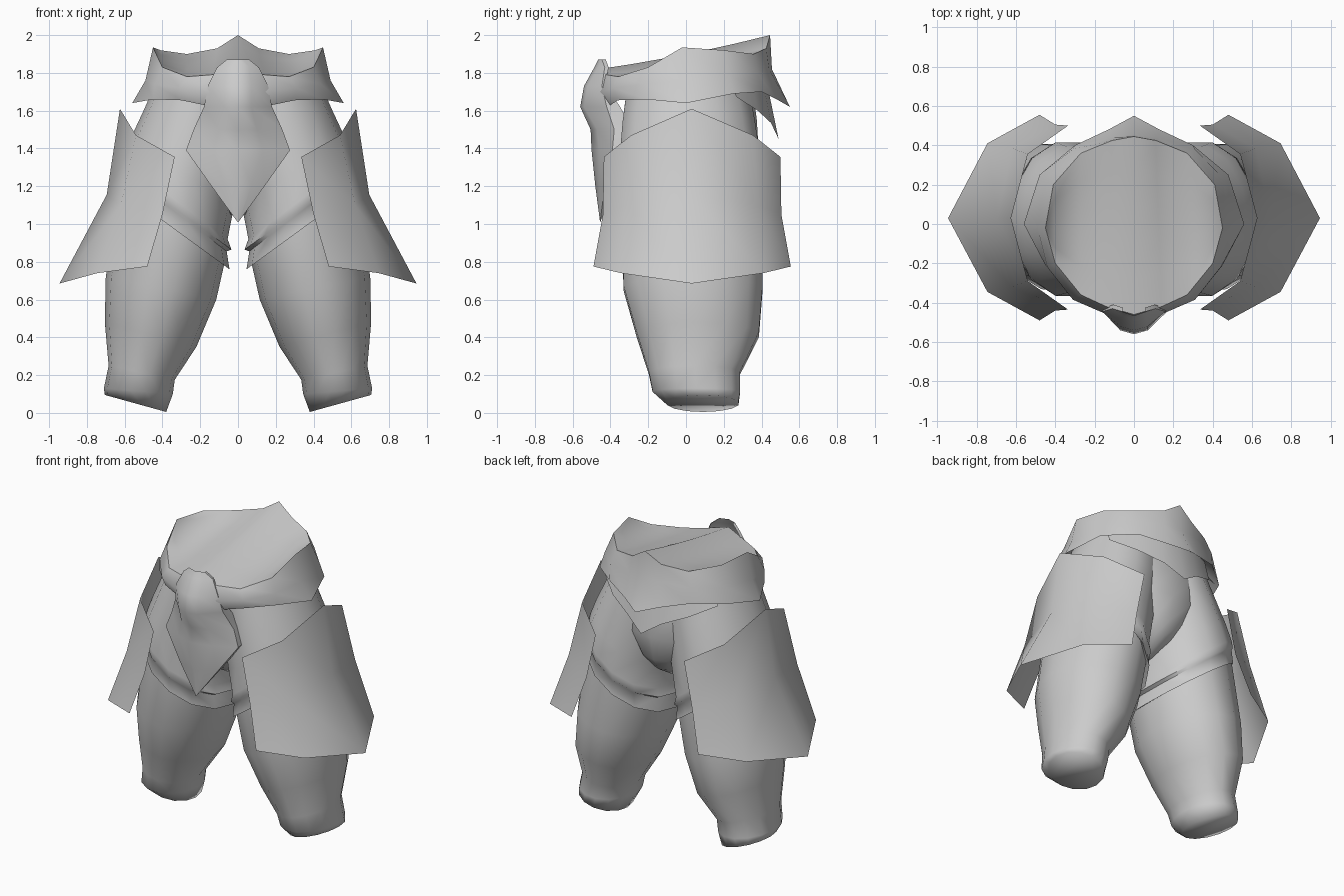
import bpy, bmesh, math

if "Cube" in bpy.data.objects:
    bpy.data.objects.remove(bpy.data.objects["Cube"])

grey = bpy.data.materials.new("plain grey")
grey.diffuse_color = (0.6, 0.6, 0.6, 1)
grey.use_nodes = True
grey.node_tree.nodes["Principled BSDF"].inputs["Base Color"].default_value = grey.diffuse_color


def loft(name, rows, closed=False, caps=(), angle=50, outward=None):
    """Skin equal-length rows of points; closed rows wrap round."""
    bm = bmesh.new()
    vs = [[bm.verts.new(p) for p in row] for row in rows]
    n = len(rows[0])
    for a, b in zip(vs, vs[1:]):
        for i in range(n if closed else n - 1):
            j = (i + 1) % n
            bm.faces.new((a[i], a[j], b[j], b[i]))
    for c in caps:
        bm.faces.new(vs[c])
    bmesh.ops.remove_doubles(bm, verts=bm.verts, dist=0.0005)
    bmesh.ops.recalc_face_normals(bm, faces=bm.faces)
    # open sheets: turn normals away from the body
    if outward:
        bm.normal_update()
        if sum(f.normal.dot(outward) * f.calc_area() for f in bm.faces) < 0:
            bmesh.ops.reverse_faces(bm, faces=bm.faces)
    me = bpy.data.meshes.new(name)
    bm.to_mesh(me)
    bm.free()
    me.materials.append(grey)
    ob = bpy.data.objects.new(name, me)
    bpy.context.collection.objects.link(ob)
    bpy.ops.object.select_all(action='DESELECT')
    ob.select_set(True)
    bpy.context.view_layer.objects.active = ob
    bpy.ops.object.shade_smooth_by_angle(angle=math.radians(angle))
    return ob


def full(half):
    """Half row (front to back) mirrored into a closed ring."""
    return half + [(-x, y, z) for x, y, z in half[-2:0:-1]]


def spread(half):
    """Half row (centre to edge) mirrored into an open row."""
    return [(-x, y, z) for x, y, z in half[:0:-1]] + half


def leg_ring(s, zi, zo, xi, xo, yf, yb, n=14):
    """Tilted rounded ring from inner to outer side of a leg."""
    ring = []
    for k in range(n):
        a = 2 * math.pi * k / n
        c, d = math.cos(a), math.sin(a)
        ring.append((s * ((xi + xo) / 2 + (xo - xi) / 2 * c),
                     (yf + yb) / 2 + (yb - yf) / 2 * d / math.cos(math.pi / n) ** .5,
                     (zi + zo) / 2 + (zo - zi) / 2 * c))
    return ring


# Trouser legs: inner z, outer z, inner x, outer x, front y, back y
LEG = [(.005, .095, .38, .705, -.10, .28), (.10, .13, .345, .71, -.18, .29),
       (.175, .25, .335, .685, -.20, .29), (.35, .48, .22, .705, -.265, .39),
       (.60, .72, .115, .70, -.335, .41), (.80, 1.20, .07, .62, -.345, .405)]
# Layered thigh guard with two flared hems
THIGH = [(.78, 1.21, .07, .61, -.345, .40), (.76, 1.19, .045, .635, -.36, .415),
         (.855, 1.285, .06, .62, -.36, .41), (.865, 1.295, .035, .63, -.37, .42),
         (.92, 1.34, .055, .615, -.37, .42), (1.10, 1.44, .02, .575, -.36, .405),
         (1.45, 1.60, -.05, .50, -.34, .37), (1.75, 1.78, -.10, .42, -.31, .33)]
# Hip plate: front column, middle-front column, centre column
PLATE = [[(.335, -.435, 1.355), (.40, -.44, 1.05), (.48, -.49, .775)],
         [(.54, -.29, 1.47), (.62, -.32, 1.10), (.745, -.345, .74)],
         [(.625, .03, 1.61), (.695, .03, 1.155), (.945, .03, .685)]]

for s, side in ((1, "right"), (-1, "left")):
    loft(side + "_leg", [leg_ring(s, *r) for r in LEG], True, (0,), 180)
    loft(side + "_thigh_guard", [leg_ring(s, *r) for r in THIGH], True, (-1,), 60)
    cols = PLATE + [[(x, .065 - y, z) for x, y, z in c] for c in PLATE[1::-1]]
    loft(side + "_hip_plate", [[(s * x, y, z) for x, y, z in c] for c in cols],
         angle=60, outward=(s, 0, 0))

# Pelvis joining the legs
pelvis = []
for z, rx, ry in ((1.05, .04, .14), (1.13, .14, .27), (1.22, .25, .335),
                  (1.38, .42, .365), (1.55, .49, .355), (1.74, .43, .33)):
    pelvis.append([(rx * math.cos(k * math.pi / 8), .02 + ry * math.sin(k * math.pi / 8), z)
                   for k in range(16)])
loft("pelvis", pelvis, True, (0, -1), 60)

# Belt: half rows running from front to back
rim = [(0, -.46, 1.82), (.14, -.42, 1.79), (.27, -.36, 1.78), (.40, -.20, 1.83),
       (.45, -.02, 1.935), (.41, .20, 1.92), (.27, .36, 1.90), (.11, .425, 1.93),
       (0, .445, 2.0)]
waist = [(0, -.50, 1.70), (.16, -.45, 1.70), (.31, -.385, 1.72), (.44, -.22, 1.74),
         (.49, -.02, 1.76), (.455, .23, 1.79), (.31, .38, 1.80), (.12, .44, 1.82),
         (0, .455, 1.82)]
hem = [(0, -.46, 1.60), (.18, -.40, 1.63), (.30, -.36, 1.655), (.45, -.21, 1.66),
       (.56, 0, 1.64), (.48, .25, 1.69), (.30, .40, 1.70), (.13, .48, 1.66),
       (0, .55, 1.62)]
under = [(x * .86, y * .82, z + .08) for x, y, z in hem]
loft("belt", [full(r) for r in (rim, waist, hem, under)], True, angle=60)

# Cloth top: folds running straight from the front rim to the back rim
cloth = []
for k in range(6):
    t = k / 5
    row = []
    for a, b in zip(rim[:5], rim[:3:-1]):
        sag = .05 * t * (1 - t) * (1 if a[0] < .42 else 0)
        row.append((a[0] + (b[0] - a[0]) * t, a[1] + (b[1] - a[1]) * t,
                    a[2] + (b[2] - a[2]) * t - sag))
    cloth.append(spread(row))
loft("waist_cloth", cloth, angle=60, outward=(0, 0, 1))

# Pointed tail under the back of the belt
tail_top = [(0, .43, 1.74), (.13, .41, 1.74), (.28, .35, 1.74), (.40, .23, 1.74)]
tail_hem = [(0, .49, 1.45), (.13, .45, 1.535), (.29, .38, 1.60), (.43, .27, 1.67)]
loft("back_tail", [spread(tail_top), spread(tail_hem)], angle=60, outward=(0, 1, 0))

# Buckle and pointed front flap: z, then x and y from centre to edge
FLAP = [(1.87, 0, -.465, .03, -.455, .06, -.445), (1.83, 0, -.485, .06, -.465, .11, -.43),
        (1.73, 0, -.54, .07, -.52, .16, -.445), (1.62, 0, -.56, .07, -.54, .18, -.42),
        (1.50, 0, -.505, .10, -.47, .235, -.38), (1.39, 0, -.50, .13, -.46, .275, -.39),
        (1.20, 0, -.48, .07, -.46, .14, -.43), (1.01, 0, -.455, .001, -.455, .002, -.455)]
rows = []
for z, x0, y0, x1, y1, x2, y2 in FLAP:
    depth = .02 if z > 1.7 else .4 * x2
    rows.append(spread([(x0, y0, z), (x1, y1, z), (x2, y2, z),
                        (x2 * .95, y2 + depth, z)]))
loft("front_flap", rows, angle=50, outward=(0, -1, 0))
